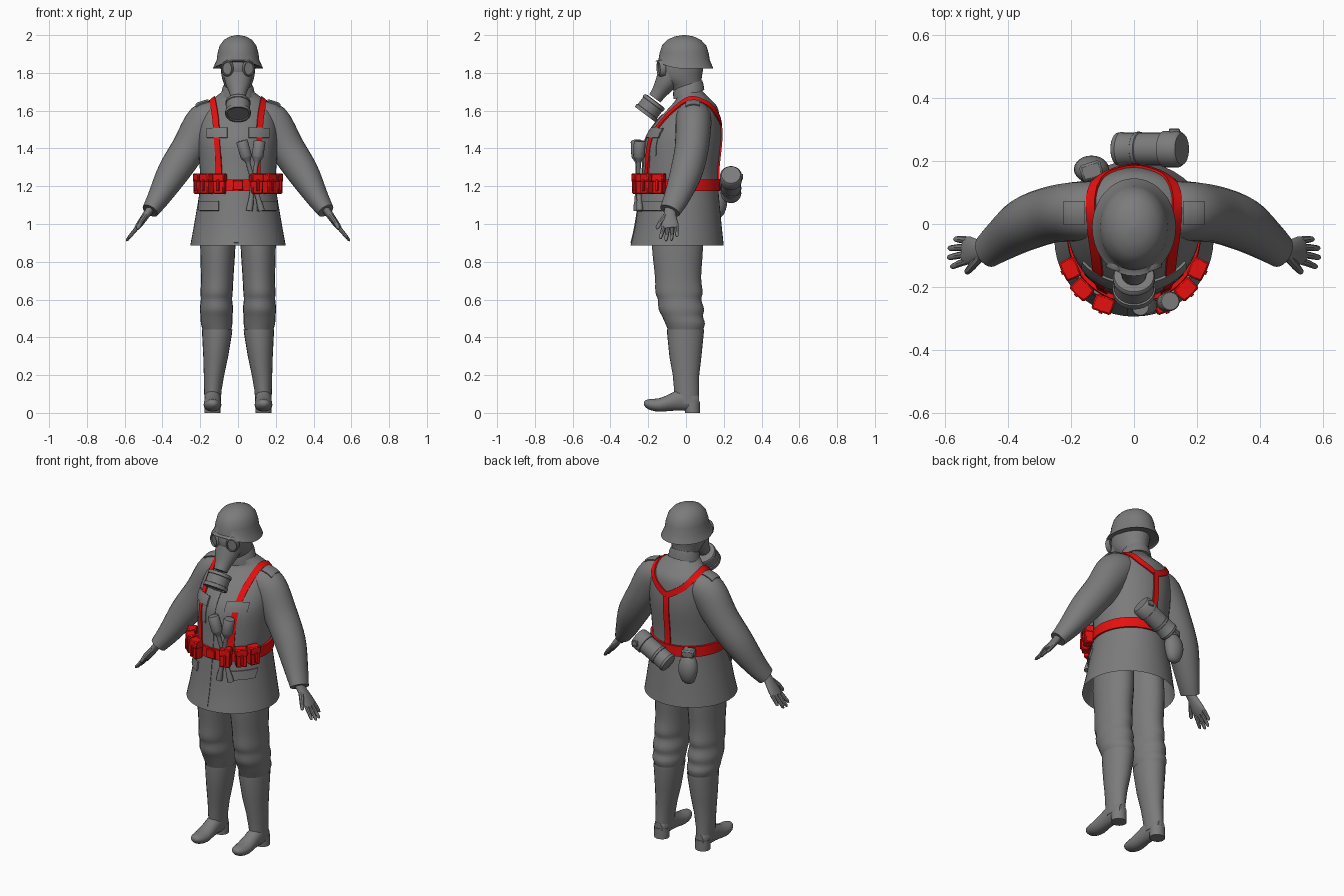
import bpy, bmesh, math
from mathutils import Vector, Matrix
from mathutils.bvhtree import BVHTree

if "Cube" in bpy.data.objects:
    bpy.data.objects.remove(bpy.data.objects["Cube"])

X, Y, Z = Vector((1, 0, 0)), Vector((0, 1, 0)), Vector((0, 0, 1))


def material(name, col):
    m = bpy.data.materials.new(name)
    m.diffuse_color = (*col, 1)
    m.use_nodes = True
    m.node_tree.nodes["Principled BSDF"].inputs["Base Color"].default_value = m.diffuse_color
    return m


GREY = material("field_grey", (0.2, 0.2, 0.2))
RED = material("webbing_red", (0.8, 0.005, 0.005))


def finish(name, bm, mat):
    bmesh.ops.recalc_face_normals(bm, faces=bm.faces)
    me = bpy.data.meshes.new(name)
    bm.to_mesh(me)
    bm.free()
    me.materials.append(mat)
    ob = bpy.data.objects.new(name, me)
    bpy.context.collection.objects.link(ob)
    return ob


def spline(pts, sub):
    out = []
    for i in range(len(pts) - 1):
        a, b, c, d = (pts[max(i - 1, 0)], pts[i], pts[i + 1], pts[min(i + 2, len(pts) - 1)])
        for k in range(sub):
            t = k / sub
            out.append(tuple(0.5 * (2 * q + (r - p) * t + (2 * p - 5 * q + 4 * r - s) * t * t
                                    + (3 * q - p - 3 * r + s) * t ** 3)
                             for p, q, r, s in zip(a, b, c, d)))
    return out + [tuple(pts[-1])]


def loft(name, rings, mat=GREY, axis=None, ref=Y, n=24, sub=1, caps=(1, 1)):
    """Skin elliptical rings (x, y, z, ra, rb); rb lies along ref."""
    rings = spline(rings, sub)
    bm = bmesh.new()
    loops = []
    for i, r in enumerate(rings):
        d = axis or Vector(rings[min(i + 1, len(rings) - 1)][:3]) - Vector(rings[max(i - 1, 0)][:3])
        d = d.normalized()
        v = (ref - d * ref.dot(d)).normalized()
        u = v.cross(d)
        loops.append([bm.verts.new(Vector(r[:3]) + u * r[3] * math.cos(a) + v * r[4] * math.sin(a))
                      for a in (2 * math.pi * k / n for k in range(n))])
    for p, q in zip(loops, loops[1:]):
        for k in range(n):
            bm.faces.new((p[k], p[(k + 1) % n], q[(k + 1) % n], q[k]))
    if caps[0]:
        bm.faces.new(loops[0])
    if caps[1]:
        bm.faces.new(loops[-1])
    return finish(name, bm, mat)


def lathe(name, p0, p1, prof, mat=GREY, n=20):
    """Turned part between two points; prof holds (fraction, radius)."""
    p0, p1 = Vector(p0), Vector(p1)
    d = p1 - p0
    return loft(name, [(*(p0 + d * t), r, r) for t, r in prof], mat, d, X if abs(d.normalized().x) < .7 else Y, n)


def box(name, loc, size, rz=0.0, mat=GREY, bevel=0.005):
    bm = bmesh.new()
    bmesh.ops.create_cube(bm, size=1, matrix=Matrix.Diagonal((*size, 1)))
    bmesh.ops.bevel(bm, geom=bm.edges[:], offset=bevel, segments=1, affect='EDGES')
    bm.transform(Matrix.Translation(loc) @ Matrix.Rotation(rz, 4, 'Z'))
    return finish(name, bm, mat)


# --- coat and sleeves -----------------------------------------------------
coat = loft("coat", [(0, -.047, .885, .253, .247), (0, -.04, 1.0, .232, .228), (0, -.035, 1.2, .2, .205),
                     (0, -.03, 1.3, .203, .2), (0, -.015, 1.45, .21, .2), (0, .015, 1.55, .2, .165),
                     (0, .04, 1.62, .175, .125), (0, .037, 1.665, .13, .088), (0, .015, 1.70, .085, .075),
                     (0, .01, 1.73, .065, .065)], axis=Z, n=48, sub=4, caps=(0, 1))
body = [coat]
for s in (1, -1):
    body.append(loft("sleeve", [(s * .10, .04, 1.58, .075, .09), (s * .17, .04, 1.54, .105, .095),
                                (s * .26, .03, 1.40, .093, .09), (s * .345, 0, 1.27, .084, .085),
                                (s * .42, -.05, 1.14, .06, .068), (s * .465, -.085, 1.07, .045, .056)],
                     sub=4))

vs, fs = [], []
for ob in body:
    k = len(vs)
    vs += [v.co.copy() for v in ob.data.vertices]
    fs += [[i + k for i in p.vertices] for p in ob.data.polygons]
tree = BVHTree.FromPolygons(vs, fs)


def cast(origin, d):
    hit, nor, _, _ = tree.ray_cast(origin, d)
    if hit is None:
        return None
    return hit, (-nor if nor.dot(d) > 0 else nor)


def drape(name, corner, a, b, d, t, mat=GREY, na=6, nb=6):
    """Thin plate laid on the coat by casting a grid along d."""
    bm = bmesh.new()
    corner, a, b = Vector(corner), Vector(a), Vector(b)
    top, low = {}, {}
    for i in range(na + 1):
        for j in range(nb + 1):
            h = cast(corner + a * i / na + b * j / nb, d)
            if h:
                top[i, j] = bm.verts.new(h[0] + h[1] * t)
                low[i, j] = bm.verts.new(h[0] - h[1] * .004)
    for i in range(na):
        for j in range(nb):
            ks = [(i, j), (i + 1, j), (i + 1, j + 1), (i, j + 1)]
            if all(k in top for k in ks):
                bm.faces.new([top[k] for k in ks])
                bm.faces.new([low[k] for k in reversed(ks)])
    for e in [e for e in bm.edges if e.is_boundary and e.verts[0] in top.values()]:
        inv = {v: k for k, v in top.items()}
        p, q = e.verts
        bm.faces.new((p, q, low[inv[q]], low[inv[p]]))
    return finish(name, bm, mat)


def strap(name, pts, width, t=.007):
    """Webbing strip laid over the coat along a path."""
    path = []
    for p in spline(pts, 5):
        p = Vector(p)
        c = Vector((p.x * .6, -.01, min(p.z, 1.5)))
        d = (p - c).normalized()
        h = cast(p + d * .3, -d)
        if h:
            path.append(h)
    bm = bmesh.new()
    rows = []
    for i, (p, nor) in enumerate(path):
        tan = path[min(i + 1, len(path) - 1)][0] - path[max(i - 1, 0)][0]
        w = tan.cross(nor).normalized() * width / 2
        rows.append([bm.verts.new(p + o) for o in (w + nor * t, -w + nor * t, -w - nor * .008, w - nor * .008)])
    for r, q in zip(rows, rows[1:]):
        for k in range(4):
            bm.faces.new((r[k], r[(k + 1) % 4], q[(k + 1) % 4], q[k]))
    bm.faces.new(rows[0])
    bm.faces.new(rows[-1])
    return finish(name, bm, RED)


# --- coat details ---------------------------------------------------------
drape("button_placket", (-.022, -1, .9), (.025, 0, 0), (0, 0, .68), Y, .004, na=2, nb=30)
collar = loft("collar", [(0, .015, 1.68, .09, .082), (0, .012, 1.715, .083, .08), (0, .01, 1.735, .074, .076)],
              axis=Z, n=32)
for v in collar.data.vertices:
    v.co.z += v.co.y * .3
for s in (1, -1):
    drape("chest_pocket", (s * .06, -1, 1.36), (s * .095, 0, 0), (0, 0, .12), Y, .004)
    drape("chest_pocket_flap", (s * .055, -1, 1.455), (s * .105, 0, 0), (0, 0, .05), Y, .009)
    drape("hip_pocket_flap", (s * .1, -1, 1.07), (s * .1, 0, 0), (0, 0, .05), Y, .009)
    drape("shoulder_board", (s * .155, .0, 2.2), (s * .065, 0, 0), (0, .07, 0), -Z, .008)

# --- red belt, braces and pouches -----------------------------------------
loft("belt", [(0, -.035, 1.175, .213, .217), (0, -.034, 1.235, .211, .215)], RED, Z, n=48)
box("belt_buckle", (0, -.255, 1.205), (.055, .012, .05), mat=RED, bevel=.003)
for s in (1, -1):
    strap("shoulder_strap", [(s * .105, -.25, 1.22), (s * .115, -.24, 1.4), (s * .125, -.15, 1.55),
                             (s * .135, -.05, 1.64), (s * .14, .03, 1.68), (s * .135, .11, 1.65),
                             (s * .10, .17, 1.6), (s * .05, .19, 1.56), (0, .19, 1.53)], .034)
    for x, y, ang in ((.097, -.255, 20), (.165, -.207, 45), (.203, -.143, 65)):
        rz = math.radians(s * ang)
        box("ammo_pouch", (s * x, y, 1.21), (.06, .046, .1), rz, RED)
        box("ammo_pouch_lid", (s * x, y, 1.245), (.065, .052, .045), rz, RED)
        box("ammo_pouch_tab", (s * (x + .025 * math.sin(abs(rz))), y - .025 * math.cos(rz), 1.205),
            (.014, .012, .06), rz, RED, .002)
strap("back_strap", [(0, .19, 1.545), (0, .19, 1.38), (0, .18, 1.2)], .034)

# --- legs, boots and hands ------------------------------------------------
for s in (1, -1):
    loft("trouser_leg", [(s * .105, -.045, 1.02, .09, .13), (s * .107, -.045, .88, .093, .135),
                         (s * .11, -.042, .72, .086, .122), (s * .113, -.037, .64, .085, .125),
                         (s * .114, -.034, .6, .083, .115), (s * .114, -.025, .55, .088, .12),
                         (s * .114, -.018, .51, .084, .108), (s * .113, -.004, .47, .083, .104),
                         (s * .11, -.003, .42, .07, .085)], axis=Z, sub=3)
    loft("boot_shaft", [(s * .11, -.003, .425, .07, .085), (s * .11, -.003, .442, .08, .097),
                        (s * .111, -.003, .42, .079, .097), (s * .118, -.003, .3, .066, .085),
                        (s * .127, 0, .2, .054, .07), (s * .133, .003, .12, .046, .066),
                        (s * .135, .006, .05, .043, .064)], axis=Z)
    loft("boot_foot", [(s * .135, .068, .06, .035, .025), (s * .135, .04, .065, .055, .041),
                       (s * .135, -.02, .072, .06, .043), (s * .135, -.08, .057, .046, .044),
                       (s * .135, -.14, .042, .036, .047), (s * .135, -.19, .044, .029, .039),
                       (s * .135, -.215, .049, .018, .024), (s * .135, -.223, .05, .006, .01)],
         axis=Y, ref=X, n=20, sub=2)
    loft("boot_heel", [(s * .135, .035, 0, .042, .04), (s * .135, .033, .06, .043, .041)], axis=Z)
    loft("palm", [(s * .455, -.085, 1.09, .022, .03), (s * .485, -.085, 1.05, .02, .032),
                  (s * .52, -.085, 1.0, .017, .045), (s * .54, -.083, .975, .012, .043)], n=16, sub=2)
    for k in range(4):
        y0, y1 = -.117 + .022 * k, -.135 + .029 * k
        tip = (.582, .592, .59, .572)[k]
        dz = (tip - .535) * 1.1
        loft("finger", [(s * .53, y0, .985, .011, .012), (s * (.53 + tip) / 2, (y0 + y1) / 2, .985 - dz / 2 - .005, .01, .011),
                        (s * (tip - .006), y1, .98 - dz, .008, .009), (s * tip, y1, .973 - dz, .003, .004)], n=8)
    loft("thumb", [(s * .49, -.105, 1.045, .014, .016), (s * .515, -.135, 1.01, .013, .013),
                   (s * .53, -.152, .98, .01, .01), (s * .533, -.156, .973, .003, .003)], n=8)

# --- head, mask and helmet ------------------------------------------------
loft("head", [(0, .015, 1.66, .06, .065), (0, .005, 1.72, .068, .08), (0, -.025, 1.77, .084, .108),
              (0, -.03, 1.83, .092, .122), (0, -.02, 1.9, .09, .115)], axis=Z, n=32, sub=3)
loft("mask_snout", [(0, -.075, 1.80, .075, .078), (0, -.11, 1.745, .056, .066),
                    (0, -.14, 1.70, .042, .048), (0, -.165, 1.665, .036, .038)], ref=X, sub=3)
lathe("mask_filter", (0, -.163, 1.652), (0, -.217, 1.58),
      [(0, .05), (.03, .063), (.1, .067), (.22, .067), (.24, .063), (.76, .063), (.78, .068), (1, .068),
       (1, .058), (.94, .056)], n=28)
for s in (1, -1):
    c, d = Vector((s * .05, -.118, 1.825)), Vector((s * .35, -1, -.05)).normalized()
    loft("eyepiece", [(*(c + d * h), rz, rx) for h, rx, rz in
                      ((0, .036, .045), (.024, .034, .042), (.03, .03, .038), (.03, .025, .033), (.022, .024, .032))],
         axis=d, ref=X)
helmet = loft("helmet", [(0, -.01, 1.83, .118, .14), (0, -.01, 1.822, .133, .155), (0, -.01, 1.835, .128, .15),
                         (0, -.01, 1.868, .113, .136), (0, -.01, 1.905, .108, .13), (0, -.01, 1.945, .097, .117),
                         (0, -.01, 1.975, .074, .089), (0, -.01, 1.993, .042, .05), (0, -.01, 2.0, .006, .007)],
              axis=Z, n=40)
for v in helmet.data.vertices:          # raise the visor at the front
    if v.co.z < 1.87 and v.co.y < 0:
        v.co.z += .035 * (v.co.y / .165) ** 2 * (1.87 - v.co.z) / .04

# --- equipment ------------------------------------------------------------
for top, end in (((.02, -.262, 1.44), (.125, -.245, 1.07)), ((.115, -.245, 1.44), (.06, -.262, 1.07))):
    lathe("stick_grenade", top, end, [(0, .028), (.01, .031), (.22, .031), (.24, .028), (.29, .016),
                                      (.32, .012), (.85, .013), (.93, .017), (1, .017)], n=16)
lathe("mask_canister", (-.055, .238, 1.155), (.152, .238, 1.26),
      [(0, .045), (.02, .052), (.08, .055), (.1, .052), (.3, .052), (.31, .055), (.36, .055), (.37, .052),
       (.72, .052), (.73, .058), (.95, .058), (1, .05)], n=28)
box("canister_latch", (.128, .295, 1.25), (.035, .015, .03), bevel=.003)
loft("canteen", [(-.135, .17, 1.035, .012, .01), (-.135, .172, 1.05, .036, .028), (-.135, .175, 1.1, .054, .042),
                 (-.135, .172, 1.15, .054, .042), (-.135, .167, 1.185, .04, .034), (-.135, .165, 1.2, .03, .025)],
     axis=Z, sub=2)
box("canteen_cup", (-.135, .168, 1.215), (.07, .055, .045), .3, bevel=.008)

# --- smooth shading with crisp edges --------------------------------------
for ob in bpy.context.collection.objects:
    ob.select_set(True)
bpy.context.view_layer.objects.active = coat
bpy.ops.object.shade_smooth_by_angle(angle=math.radians(40))
